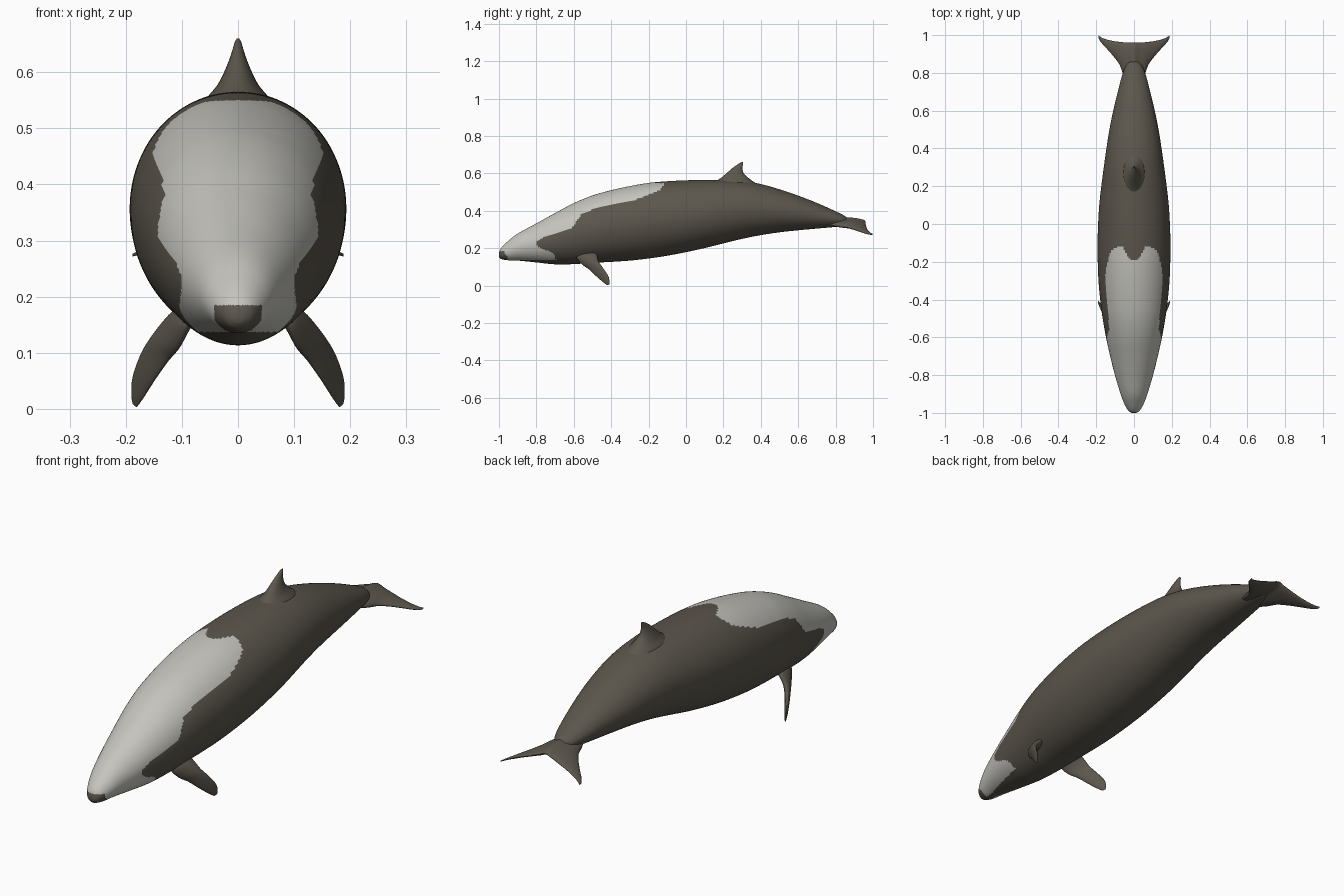
import bpy
import bmesh
from math import sin, cos, pi
from mathutils import Vector

if "Cube" in bpy.data.objects:
    bpy.data.objects.remove(bpy.data.objects["Cube"], do_unlink=True)


def make_material(name, colour):
    mat = bpy.data.materials.new(name)
    mat.use_nodes = True
    mat.diffuse_color = (*colour, 1)
    mat.node_tree.nodes["Principled BSDF"].inputs["Base Color"].default_value = (*colour, 1)
    return mat


DARK = make_material("dark grey brown", (.105, .093, .073))
PALE = make_material("pale grey", (.56, .555, .515))


def smooth_stations(stations, steps):
    """Catmull-Rom interpolation through tuples of equal length."""
    result = []
    last = len(stations) - 1
    for i in range(last):
        a, b = stations[max(i - 1, 0)], stations[i]
        c, d = stations[i + 1], stations[min(i + 2, last)]
        for s in range(steps):
            t = s / steps
            result.append(tuple(
                q + t / 2 * (r - p + t * (2 * p - 5 * q + 4 * r - w
                                          + t * (3 * (q - r) + w - p)))
                for p, q, r, w in zip(a, b, c, d)))
    result.append(tuple(stations[last]))
    return result


def linear(table, value):
    """Piecewise linear lookup, clamped at both ends."""
    if value <= table[0][0]:
        return table[0][1]
    for (a, p), (b, q) in zip(table, table[1:]):
        if value <= b:
            return p + (q - p) * (value - a) / (b - a)
    return table[-1][1]


def loft(name, rings, is_pale=None):
    """Skin closed rings, cap both ends, colour the faces by a rule."""
    bm = bmesh.new()
    loops = [[bm.verts.new(co) for co in ring] for ring in rings]
    count = len(loops[0])
    for low, high in zip(loops, loops[1:]):
        for i in range(count):
            j = (i + 1) % count
            bm.faces.new((low[i], low[j], high[j], high[i]))
    bm.faces.new(loops[0])
    bm.faces.new(loops[-1])
    bmesh.ops.recalc_face_normals(bm, faces=bm.faces[:])
    if is_pale:
        for face in bm.faces:
            face.material_index = int(is_pale(face.calc_center_median()))
    mesh = bpy.data.meshes.new(name)
    bm.to_mesh(mesh)
    bm.free()
    mesh.materials.append(DARK)
    if is_pale:
        mesh.materials.append(PALE)
    obj = bpy.data.objects.new(name, mesh)
    bpy.context.collection.objects.link(obj)
    bpy.ops.object.select_all(action='DESELECT')
    obj.select_set(True)
    bpy.context.view_layer.objects.active = obj
    bpy.ops.object.shade_smooth_by_angle(angle=pi / 3)
    return obj


def ellipse(centre, first, second, count):
    return [centre + first * cos(2 * pi * i / count) + second * sin(2 * pi * i / count)
            for i in range(count)]


def blade(name, stations, normal, steps=6, count=28):
    """Lens-section fin; stations hold leading edge, trailing edge, half thickness."""
    rings = []
    for s in smooth_stations(stations, steps):
        lead, trail = Vector(s[:3]), Vector(s[3:6])
        rings.append(ellipse((lead + trail) / 2, (lead - trail) / 2,
                             Vector(normal).normalized() * s[6], count))
    return loft(name, rings)


# Body: y, top, bottom, half width
BODY = [
    (-1.0, .175, .152, .012), (-.988, .202, .142, .03), (-.955, .235, .136, .05),
    (-.9, .278, .134, .071), (-.8, .333, .124, .101), (-.7, .388, .114, .126),
    (-.6, .441, .115, .148), (-.5, .482, .122, .166), (-.4, .51, .127, .179),
    (-.3, .532, .134, .188), (-.2, .549, .145, .192), (-.1, .558, .16, .193),
    (0, .563, .179, .19), (.1, .565, .201, .184), (.2, .565, .226, .173),
    (.3, .56, .25, .16), (.4, .543, .27, .146), (.5, .515, .285, .13),
    (.6, .481, .296, .11), (.7, .442, .305, .086), (.79, .402, .313, .062),
    (.84, .378, .318, .042), (.865, .36, .328, .018)]

# Pale cape: side edge (y, z), lower cheek edge (y, z), rear edge (|x|, y)
CAPE_EDGE = [
    (-.8, .235), (-.75, .265), (-.67, .285), (-.61, .31), (-.56, .38), (-.47, .42),
    (-.38, .435), (-.25, .465), (-.14, .51), (-.11, .55)]
CHEEK_EDGE = [(-.8, .22), (-.78, .2), (-.71, .175), (-.69, .13)]
REAR_EDGE = [(0, -.195), (.03, -.18), (.06, -.12), (.085, -.1), (.1, -.11)]


def is_pale(p):
    x, y, z = abs(p.x), p.y, p.z
    if y < -.955 and z < .185 and x < .042:      # dark muzzle
        return False
    if y > linear(REAR_EDGE, x):
        return False
    if y < -.8:
        return z > .137
    return z > linear(CAPE_EDGE, y) or .137 < z < linear(CHEEK_EDGE, y)


loft("body", [
    ellipse(Vector((0, y, (top + low) / 2)), Vector((half, 0, 0)),
            Vector((0, 0, (top - low) / 2)), 128)
    for y, top, low, half in smooth_stations(BODY, 11)], is_pale)

# Dorsal fin: z, front y, back y, half thickness
DORSAL = [
    (.535, .12, .39, .066), (.555, .155, .362, .055), (.577, .188, .332, .037),
    (.602, .218, .308, .024), (.63, .25, .302, .013), (.653, .283, .306, .006),
    (.66, .297, .305, .002)]
blade("dorsal_fin", [(0, front, z, 0, back, z, half) for z, front, back, half in DORSAL],
      (1, 0, 0))

# Tail flukes: |x|, leading y, trailing y, half thickness, drooping to the tips
FLUKE = [
    (0, .74, .96, .02), (.03, .745, .96, .019), (.055, .785, .962, .017),
    (.075, .84, .964, .014), (.1, .877, .967, .011), (.135, .918, .974, .008),
    (.165, .95, .984, .005), (.183, .974, .995, .003), (.188, .988, 1.0, .002)]
span = [(-x, *rest) for x, *rest in FLUKE[:0:-1]] + FLUKE
blade("tail_flukes",
      [(x, lead, .348 - .4 * abs(x), x, trail, .343 - .36 * abs(x), half)
       for x, lead, trail, half in span], (0, 0, 1))

# Flippers: leading edge, trailing edge, half thickness
FLIPPER = [
    (.07, -.58, .18, .085, -.48, .19, .016),
    (.09, -.585, .15, .118, -.475, .162, .018),
    (.108, -.555, .113, .147, -.468, .13, .017),
    (.127, -.52, .088, .17, -.445, .096, .014),
    (.15, -.483, .053, .186, -.417, .055, .01),
    (.17, -.445, .02, .189, -.409, .024, .006),
    (.181, -.422, .003, .187, -.41, .008, .002)]
for side, sign in (("left", 1), ("right", -1)):
    blade(side + "_flipper",
          [(sign * s[0], s[1], s[2], sign * s[3], s[4], s[5], s[6]) for s in FLIPPER],
          (sign * .8, -.25, .5))
